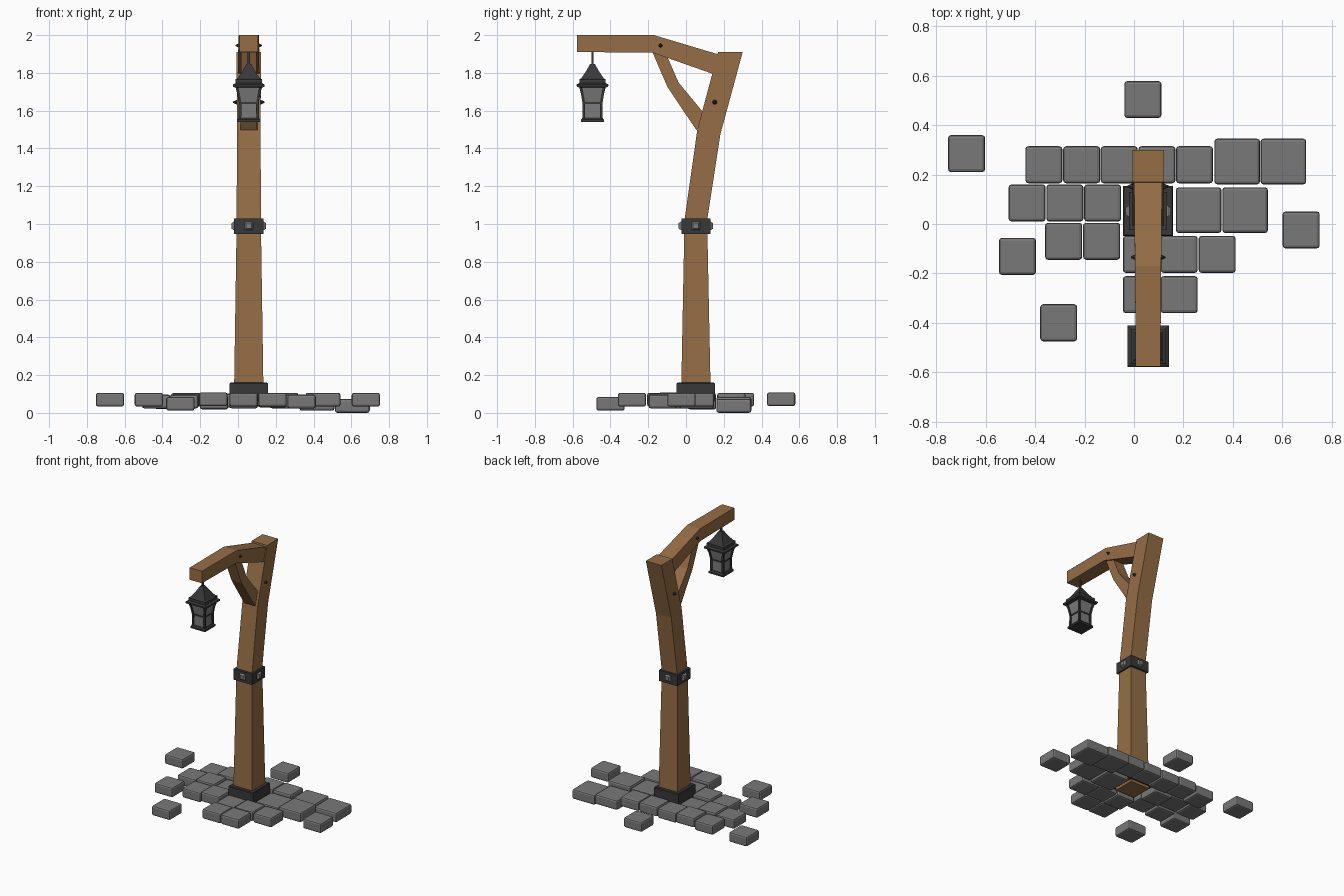
import bpy, bmesh
from math import pi
from mathutils import Matrix, Vector

if "Cube" in bpy.data.objects:
    bpy.data.objects.remove(bpy.data.objects["Cube"])

CX, CY = 0.057, 0.052          # post axis
LX, LY = 0.057, -0.495         # lantern axis


def material(name, rgb):
    m = bpy.data.materials.new(name)
    m.diffuse_color = (*rgb, 1)
    m.use_nodes = True
    m.node_tree.nodes["Principled BSDF"].inputs["Base Color"].default_value = m.diffuse_color
    return m


WOOD = material("wood", (0.30, 0.155, 0.06))
IRON = material("dark_iron", (0.04, 0.04, 0.042))
STONE = material("stone", (0.19, 0.19, 0.19))
GLASS = material("glass", (0.20, 0.20, 0.20))


def finish(name, bm, mat):
    bmesh.ops.recalc_face_normals(bm, faces=bm.faces)
    me = bpy.data.meshes.new(name)
    bm.to_mesh(me)
    bm.free()
    ob = bpy.data.objects.new(name, me)
    bpy.context.collection.objects.link(ob)
    me.materials.append(mat)
    return ob


def loft(name, rings, mat, matrix=None):
    """Skin a stack of equal-sized rings and cap both ends."""
    bm = bmesh.new()
    vs = [[bm.verts.new(p) for p in r] for r in rings]
    n = len(vs[0])
    for a, b in zip(vs, vs[1:]):
        for i in range(n):
            bm.faces.new((a[i], a[(i + 1) % n], b[(i + 1) % n], b[i]))
    bm.faces.new(vs[0])
    bm.faces.new(vs[-1])
    if matrix:
        bm.transform(matrix)
    return finish(name, bm, mat)


def square(cx, cy, h, z):
    return [(cx - h, cy - h, z), (cx + h, cy - h, z), (cx + h, cy + h, z), (cx - h, cy + h, z)]


def squares(name, cx, cy, profile, mat, matrix=None):
    return loft(name, [square(cx, cy, h, z) for h, z in profile], mat, matrix)


def timber(name, sections):
    """Each section: two edge points (y, z) in side view and a half width in x."""
    loft(name, [[(CX - w, *a), (CX + w, *a), (CX + w, *b), (CX - w, *b)] for a, b, w in sections], WOOD)


# Timber frame
timber("post", [((-0.027, 0.04), (0.132, 0.04), 0.079),
                ((-0.008, 1.02), (0.112, 1.02), 0.064),
                ((0.06, 1.50), (0.182, 1.475), 0.063),
                ((0.170, 1.91), (0.300, 1.91), 0.064)])
timber("arm_beam", [((-0.578, 1.91), (-0.578, 2.0), 0.05),
                    ((-0.18, 1.908), (-0.17, 2.0), 0.053),
                    ((0.19, 1.778), (0.215, 1.885), 0.057)])
timber("brace", [((-0.18, 1.915), (-0.105, 1.90), 0.042),
                 ((-0.098, 1.725), (-0.04, 1.75), 0.042),
                 ((0.055, 1.497), (0.10, 1.58), 0.045)])

# Iron bolts through the timbers
for name, y, z, reach in (("beam_bolt", -0.135, 1.945, 0.07), ("post_bolt", 0.152, 1.645, 0.084)):
    for s in (-1, 1):
        bm = bmesh.new()
        bmesh.ops.create_cone(bm, cap_ends=True, segments=8, radius1=0.014, radius2=0.003, depth=0.024)
        bm.transform(Matrix.Translation((CX + s * (reach - 0.012), y, z)) @ Matrix.Rotation(s * pi / 2, 4, 'Y'))
        finish(name, bm, IRON)

# Base shoe and collar with square studs
squares("base_shoe", CX, CY, [(0.101, 0.06), (0.101, 0.155), (0.097, 0.16)], IRON)
squares("collar", CX, CY, [(0.077, 0.948), (0.077, 1.028)], IRON)
for k in range(4):
    place = (Matrix.Translation((CX, CY, 0.99)) @ Matrix.Rotation(k * pi / 2, 4, 'Z')
             @ Matrix.Rotation(pi / 2, 4, 'X'))
    squares("collar_stud", 0, 0, [(0.022, 0.07), (0.022, 0.08), (0.014, 0.092)], GLASS, place)

# Hanging lantern
squares("lantern_rod", LX, LY, [(0.006, 1.83), (0.006, 1.915)], IRON)
squares("lantern_roof", LX, LY, [(0.066, 1.722), (0.083, 1.726), (0.084, 1.738), (0.070, 1.746),
                                 (0.070, 1.766), (0.060, 1.770), (0.036, 1.806), (0.012, 1.848)], IRON)
squares("lantern_glass", LX, LY, [(0.046, 1.555), (0.045, 1.64), (0.060, 1.725)], GLASS)
squares("lantern_base", LX, LY, [(0.061, 1.54), (0.061, 1.552), (0.053, 1.562)], IRON)
squares("lantern_band", LX, LY, [(0.050, 1.635), (0.050, 1.645)], IRON)
for sx in (-1, 1):
    for sy in (-1, 1):
        loft("lantern_bar", [square(LX + sx * d, LY + sy * d, 0.007, z)
                             for d, z in ((0.047, 1.55), (0.046, 1.64), (0.054, 1.69), (0.065, 1.73))], IRON)

# Paving stones: x, y, z centre, side
S, B = 0.15, 0.185
stones = [(-0.365, 0.24, .056, S), (-0.212, 0.24, .07, S), (-0.06, 0.24, .065, S), (0.093, 0.24, .07, S),
          (0.245, 0.24, .07, S), (0.418, 0.253, .048, B), (0.605, 0.253, .037, B),
          (-0.433, 0.085, .06, S), (-0.28, 0.085, .068, S), (-0.127, 0.085, .055, S),
          (0.262, 0.056, .06, B), (0.45, 0.056, .07, B),
          (-0.285, -0.07, .06, S), (-0.131, -0.07, .072, S), (0.03, -0.123, .06, S),
          (0.183, -0.123, .065, S), (0.337, -0.123, .06, S),
          (0.03, -0.286, .07, S), (0.183, -0.286, .07, S),
          (-0.678, 0.285, .07, S), (0.036, 0.504, .072, S), (0.677, -0.024, .07, S),
          (-0.472, -0.131, .07, S), (-0.305, -0.40, .048, S)]
for x, y, z, side in stones:
    bm = bmesh.new()
    bmesh.ops.create_cube(bm, size=1)
    bm.transform(Matrix.Translation((x, y, z)) @ Matrix.Diagonal((side, side, 0.073, 1)))
    bmesh.ops.bevel(bm, geom=bm.edges[:], offset=0.012, segments=2, profile=0.5, affect='EDGES')
    finish("paving_stone", bm, STONE)
